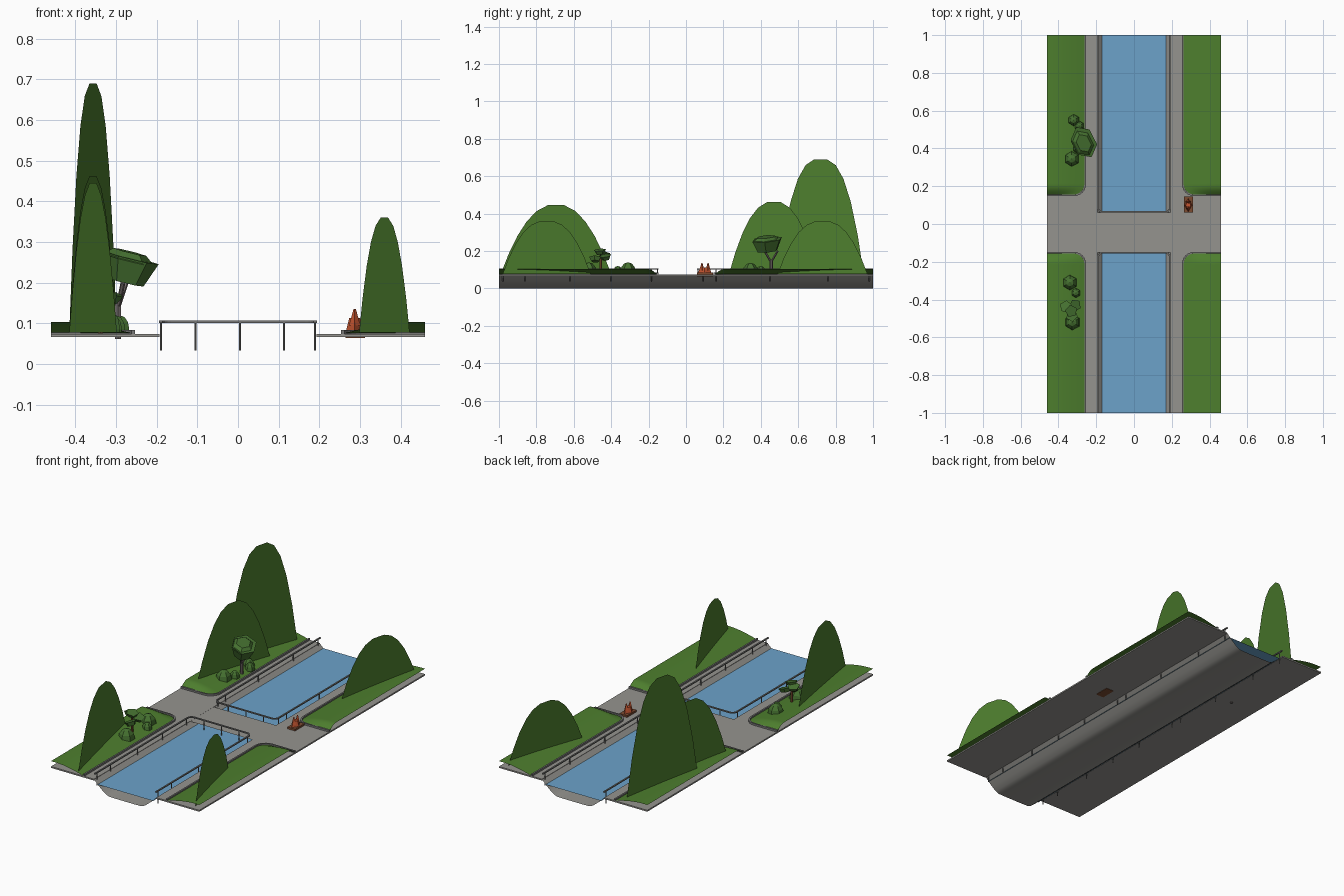
import bpy, bmesh, math
from mathutils import Vector, Matrix, Euler

if "Cube" in bpy.data.objects:
    bpy.data.objects.remove(bpy.data.objects["Cube"])


def material(name, r, g, b):
    m = bpy.data.materials.new(name)
    m.diffuse_color = (r, g, b, 1)
    m.use_nodes = True
    m.node_tree.nodes["Principled BSDF"].inputs["Base Color"].default_value = m.diffuse_color
    return m


GRASS = material("grass green", .075, .21, .027)
LEAF = material("leaf green", .06, .165, .03)
STONE = material("paving gray", .30, .295, .275)
METAL = material("rail gray", .19, .19, .185)
WATER = material("water blue", .15, .365, .59)
BARK = material("bark gray", .17, .145, .14)
RUST = material("rust brown", .2, .07, .03)
ORANGE = material("orange", .55, .09, .03)


def finish(name, bm, mat, smooth=False):
    me = bpy.data.meshes.new(name)
    bm.to_mesh(me)
    bm.free()
    me.materials.append(mat)
    for p in me.polygons:
        p.use_smooth = smooth
    ob = bpy.data.objects.new(name, me)
    bpy.context.collection.objects.link(ob)
    return ob


def sheet(name, rows, mat, smooth=False):
    """Surface through a grid of points, facing up."""
    bm = bmesh.new()
    vs = [[bm.verts.new(p) for p in row] for row in rows]
    for a, b in zip(vs, vs[1:]):
        for i in range(len(a) - 1):
            bm.faces.new((a[i], a[i + 1], b[i + 1], b[i]))
    bm.normal_update()
    if sum(f.normal.z for f in bm.faces) < 0:
        bmesh.ops.reverse_faces(bm, faces=bm.faces[:])
    return finish(name, bm, mat, smooth)


def box(name, lo, hi, mat):
    bm = bmesh.new()
    lo, hi = Vector(lo), Vector(hi)
    bmesh.ops.create_cube(bm, size=1, matrix=Matrix.Translation((lo + hi) / 2)
                          @ Matrix.Diagonal((*(hi - lo), 1)))
    return finish(name, bm, mat)


def cone(name, loc, r1, r2, h, mat, sides=6, rot=(0, 0, 0), scale=(1, 1, 1)):
    bm = bmesh.new()
    m = Matrix.Translation(loc) @ Euler(rot).to_matrix().to_4x4() @ Matrix.Diagonal((*scale, 1))
    bmesh.ops.create_cone(bm, cap_ends=True, segments=sides, radius1=r1, radius2=r2, depth=h, matrix=m)
    return finish(name, bm, mat)


def rod(name, a, b, r, mat, sides=6):
    a, b = Vector(a), Vector(b)
    rot = (b - a).to_track_quat('Z', 'Y').to_euler()
    return cone(name, (a + b) / 2, r, r, (b - a).length, mat, sides, rot)


def bar(name, pts, w, h, mat):
    """Rectangular bar along a level path."""
    bm = bmesh.new()
    pts = [Vector(p) for p in pts]
    rings = []
    for i, p in enumerate(pts):
        d = (pts[min(i + 1, len(pts) - 1)] - pts[max(i - 1, 0)]).normalized()
        n = Vector((-d.y, d.x, 0)) * w / 2
        z = Vector((0, 0, h / 2))
        rings.append([bm.verts.new(p + o) for o in (n + z, n - z, -n - z, -n + z)])
    for a, b in zip(rings, rings[1:]):
        for k in range(4):
            bm.faces.new((a[k], a[(k + 1) % 4], b[(k + 1) % 4], b[k]))
    bm.faces.new(rings[0])
    bm.faces.new(rings[-1][::-1])
    bmesh.ops.recalc_face_normals(bm, faces=bm.faces[:])
    return finish(name, bm, mat)


def arc(cx, cy, r, a0, a1, z, n=6):
    return [(cx + r * math.cos(math.radians(a0 + (a1 - a0) * i / n)),
             cy + r * math.sin(math.radians(a0 + (a1 - a0) * i / n)), z) for i in range(n + 1)]


# Paved banks, bridge deck, channel and water
for s, side in ((-1, "left"), (1, "right")):
    xs = sorted((s * .193, s * .46))
    box(side + "_bank", (xs[0], -1, .066), (xs[1], 1, .074), STONE)
sheet("bridge_deck", [[(x, y, .0735) for x in (-.193, .193)] for y in (-.15, .062)], STONE)
half = [(.193, .072), (.168, .048), (.145, .028), (.122, .010), (.10, .001), (.06, 0)]
profile = [(-x, z) for x, z in half] + half[::-1]
sheet("channel", [[(x, y, z) for x, z in profile] for y in (-1, 1)], STONE, True)
sheet("water", [[(x, y, .05) for x in (-.174, .174)] for y in (-1, 1)], WATER)


# Raised lawns with one rounded corner, and their kerbs
R = .06
for sx, sy, corner in ((-1, -1, "front_left"), (1, -1, "front_right"),
                       (-1, 1, "back_left"), (1, 1, "back_right")):
    rows = []
    for v in (0, .005, .012, .022, .035, .05, .06, .3, .6, .845):
        k = max(R - v, 0)
        inner = .262 + R - math.sqrt(R * R - k * k)
        row = []
        for i in range(9):
            t = i / 8
            x = inner + (.46 - inner) * t
            rise = math.sin(min(t * 1.15, 1) * math.pi / 2) * math.sin(min(v / .05, 1) * math.pi / 2)
            row.append((sx * x, sy * (.155 + v), .076 + .028 * rise))
        rows.append(row)
    sheet(corner + "_lawn", rows, GRASS, True)
    path = [(.258, 1, .077)] + arc(.258 + R, .152 + R, R, 180, 270, .077) + [(.46, .152, .077)]
    bar(corner + "_kerb", [(sx * x, sy * y, z) for x, y, z in path], .009, .014, METAL)


# Railings: a U around each open stretch of water
for name, end, y0, ys in (("front", -1, -.152, (-.98, -.86, -.62, -.4, -.185)),
                          ("back", 1, .064, (.09, .16, .45, .76, .98))):
    c = y0 + end * .025
    if end > 0:
        bend = arc(-.165, c, .025, 180, 270, .104, 4) + arc(.165, c, .025, 270, 360, .104, 4)
    else:
        bend = arc(-.165, c, .025, 180, 90, .104, 4) + arc(.165, c, .025, 90, 0, .104, 4)
    bar(name + "_rail", [(-.19, end, .104)] + bend + [(.19, end, .104)], .008, .006, METAL)
    spots = [(s * .189, y) for y in ys for s in (-1, 1)] + [(x, y0) for x in (-.105, .005, .113)]
    for x, y in spots:
        rod(name + "_rail_post", (x, y, .034), (x, y, .103), .003, METAL)


# Hills: upright flat cut-outs set at a slant
def hill(name, a, b, top, p):
    a, b = Vector(a), Vector(b)
    bm = bmesh.new()
    vs = []
    for t in (-1, -.86, -.7, -.53, -.35, -.15, .15, .35, .53, .7, .86, 1):
        q = (a + b) / 2 + (b - a) / 2 * t
        vs.append(bm.verts.new((q.x, q.y, .078 + (top - .078) * (1 - abs(t) ** p) / (1 - .15 ** p))))
    bm.faces.new(vs)
    return finish(name, bm, GRASS)


hill("tall_hill", (-.415, .49), (-.298, .95), .69, 2.75)
hill("middle_hill", (-.415, .23), (-.298, .71), .462, 2.3)
hill("front_left_hill", (-.298, -.99), (-.415, -.4), .445, 2.2)
hill("front_right_hill", (.422, -.98), (.298, -.51), .36, 2.4)
hill("back_right_hill", (.298, .49), (.422, .97), .36, 2.4)


# Bushes: low faceted domes
def bush(x, y, r, h):
    bm = bmesh.new()
    m = Matrix.Translation((x, y, .085)) @ Matrix.Diagonal((r, r, h, 1))
    bmesh.ops.create_uvsphere(bm, u_segments=6, v_segments=6, radius=1, matrix=m)
    bmesh.ops.bisect_plane(bm, geom=bm.verts[:] + bm.edges[:] + bm.faces[:], plane_co=(0, 0, .078),
                           plane_no=(0, 0, 1), clear_inner=True)
    finish("bush", bm, LEAF)


for b in ((-.32, .55, .032, .04), (-.29, .52, .026, .035), (-.33, .345, .042, .052), (-.30, .40, .026, .035),
          (-.34, -.31, .042, .055), (-.308, -.365, .026, .035), (-.327, -.52, .043, .055)):
    bush(*b)

# Forked tree
TX, TY = -.295, .455
rod("tree_trunk", (TX, TY, .062), (TX, TY, .15), .009, BARK)
rod("tree_branch", (TX, TY, .14), (TX + .02, TY + .035, .20), .006, BARK)
rod("tree_branch", (TX, TY, .14), (TX + .012, TY - .035, .20), .006, BARK)
cone("tree_crown", (-.272, .435, .232), .052, .078, .062, LEAF, 6, (.15, .18, .5), (.85, 1.15, 1))
cone("tree_crown_top", (-.268, .428, .266), .072, .045, .02, LEAF, 6, (.15, .18, .5), (.85, 1.15, 1))

# Small tree with slanted leaf clumps
SX, SY = -.338, -.455
rod("small_tree_trunk", (SX, SY, .075), (SX, SY, .175), .007, RUST)
for x, y, z, rx, rz in ((-.315, -.43, .165, .25, .5), (-.36, -.44, .185, -.2, 1.1),
                        (-.325, -.485, .155, -.3, 2), (-.335, -.46, .195, .15, .2)):
    cone("small_tree_leaves", (x, y, z), .022, .034, .022, LEAF, 5, (rx, .2, rz))

# Orange twin-pointed feature on a plinth
box("plinth", (.264, .06, .064), (.312, .145, .084), RUST)
cone("orange_body", (.287, .1, .098), .028, .018, .03, ORANGE, 4, (0, 0, 0), (.75, 1.3, 1))
for y in (.085, .118):
    cone("orange_peak", (.287, y, .115), .014, .003, .04, ORANGE, 4)
